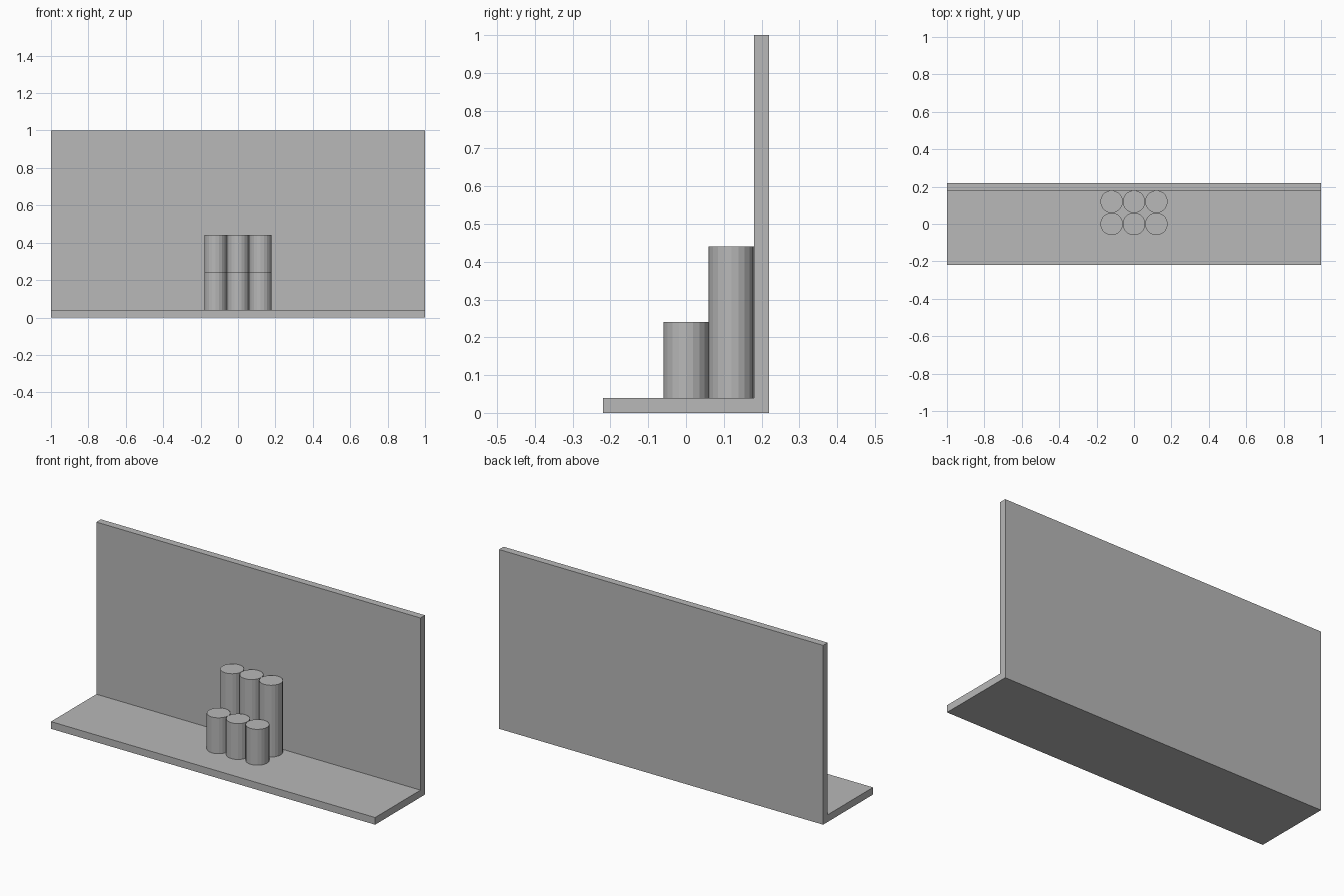
import bpy
import bmesh

if "Cube" in bpy.data.objects:
    bpy.data.objects.remove(bpy.data.objects["Cube"], do_unlink=True)

# Single plain grey
grey = bpy.data.materials.new("plain_grey")
grey.use_nodes = True
colour = (0.48, 0.48, 0.48, 1)
grey.diffuse_color = colour
grey.node_tree.nodes["Principled BSDF"].inputs["Base Color"].default_value = colour

HALF_LENGTH, HALF_DEPTH = 1.0, 0.22
THICK, WALL_HEIGHT = 0.04, 1.0
RADIUS, SIDES = 0.06, 20


def add_object(name, bm):
    bmesh.ops.recalc_face_normals(bm, faces=bm.faces)
    mesh = bpy.data.meshes.new(name)
    bm.to_mesh(mesh)
    bm.free()
    mesh.materials.append(grey)
    obj = bpy.data.objects.new(name, mesh)
    bpy.context.collection.objects.link(obj)
    return obj


# Floor shelf and back wall: one L profile swept along x
inner = HALF_DEPTH - THICK
profile = [(-HALF_DEPTH, 0), (HALF_DEPTH, 0), (HALF_DEPTH, WALL_HEIGHT),
           (inner, WALL_HEIGHT), (inner, THICK), (-HALF_DEPTH, THICK)]
bm = bmesh.new()
end = bm.faces.new([bm.verts.new((-HALF_LENGTH, y, z)) for y, z in profile])
swept = bmesh.ops.extrude_face_region(bm, geom=[end], use_keep_orig=True)
moved = [v for v in swept["geom"] if isinstance(v, bmesh.types.BMVert)]
bmesh.ops.translate(bm, verts=moved, vec=(2 * HALF_LENGTH, 0, 0))
add_object("shelf_and_back_wall", bm)

# Two rows of three flat-faced cylinders, the back row taller
for row, y, height in (("front", 0, 0.2), ("back", 2 * RADIUS, 0.4)):
    for side, step in (("right", -1), ("middle", 0), ("left", 1)):
        bm = bmesh.new()
        bmesh.ops.create_cone(bm, cap_ends=True, segments=SIDES,
                              radius1=RADIUS, radius2=RADIUS, depth=height)
        cylinder = add_object(f"{row}_{side}_cylinder", bm)
        cylinder.location = (step * 2 * RADIUS, y, THICK + height / 2)
